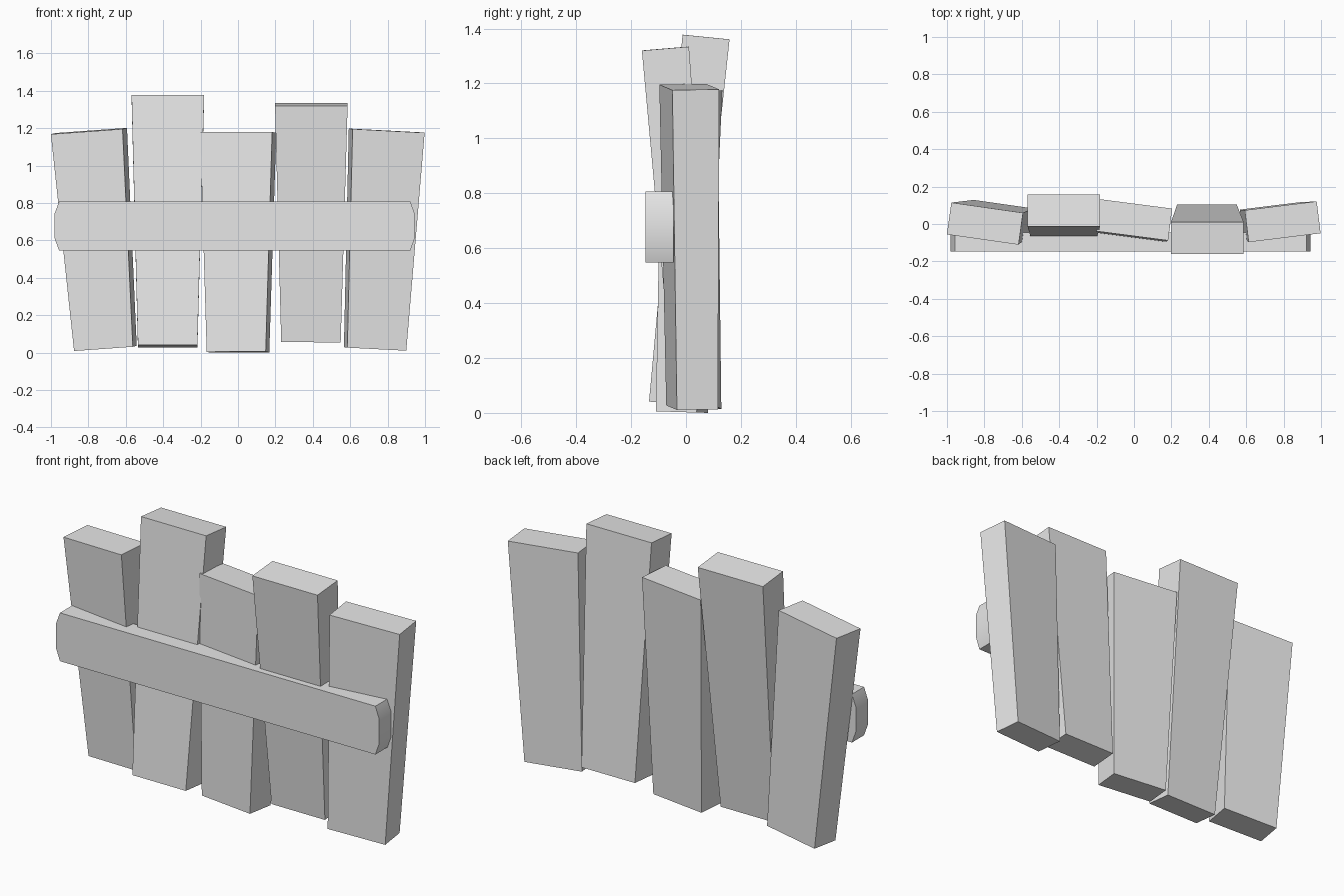
import bpy
import bmesh
from math import radians, cos, sin
from mathutils import Matrix, Vector

cube = bpy.data.objects.get("Cube")
if cube:
    bpy.data.objects.remove(cube, do_unlink=True)

# One plain grey for all the boards
grey = bpy.data.materials.new("plain_grey")
grey.use_nodes = True
colour = (0.8, 0.8, 0.8, 1)
grey.diffuse_color = colour
grey.node_tree.nodes["Principled BSDF"].inputs["Base Color"].default_value = colour

BOTTOM_SIZE = (0.318, 0.15)
TOP_SIZE = (0.388, 0.172)


def make_object(name, bm):
    bmesh.ops.recalc_face_normals(bm, faces=bm.faces)
    mesh = bpy.data.meshes.new(name)
    bm.to_mesh(mesh)
    bm.free()
    mesh.materials.append(grey)
    obj = bpy.data.objects.new(name, mesh)
    bpy.context.collection.objects.link(obj)
    return obj


def plank(name, bottom, top, yaw):
    """Tapered board running between two end centres, turned by yaw degrees."""
    bottom, top = Vector(bottom), Vector(top)
    length = (top - bottom).length
    up = (top - bottom).normalized()
    side = Vector((cos(radians(yaw)), sin(radians(yaw)), 0))
    side = (side - up * side.dot(up)).normalized()
    depth = up.cross(side)
    bm = bmesh.new()
    bmesh.ops.create_cube(bm, size=1)
    for v in bm.verts:
        width, thick = TOP_SIZE if v.co.z > 0 else BOTTOM_SIZE
        v.co = Vector((v.co.x * width, v.co.y * thick, v.co.z * length))
    obj = make_object(name, bm)
    frame = Matrix((side, depth, up)).transposed().to_4x4()
    obj.matrix_world = Matrix.Translation((bottom + top) / 2) @ frame


# Upright planks, each leaning its own way
plank("far_right_plank", (-0.709, 0.032, 0.023), (-0.797, 0.002, 1.185), -8)
plank("right_plank", (-0.376, -0.06, 0.034), (-0.375, 0.073, 1.369), 0)
plank("middle_plank", (0.0, -0.015, 0.003), (0.001, 0.022, 1.177), -7.4)
plank("left_plank", (0.39, 0.03, 0.062), (0.392, -0.075, 1.327), 0)
plank("far_left_plank", (0.733, 0.022, 0.02), (0.795, 0.012, 1.187), 7)

# Crossbar with clipped ends
outline = [(-0.957, 0.547), (0.922, 0.547), (0.944, 0.61), (0.944, 0.745),
           (0.922, 0.807), (-0.957, 0.807), (-0.98, 0.745), (-0.98, 0.61)]
bm = bmesh.new()
face = bm.faces.new([bm.verts.new((x, -0.148, z)) for x, z in outline])
back = bmesh.ops.extrude_face_region(bm, geom=[face], use_keep_orig=True)
verts = [g for g in back["geom"] if isinstance(g, bmesh.types.BMVert)]
bmesh.ops.translate(bm, verts=verts, vec=(0, 0.103, 0))
crossbar = make_object("crossbar", bm)
bpy.ops.object.select_all(action="DESELECT")
crossbar.select_set(True)
bpy.context.view_layer.objects.active = crossbar
bpy.ops.object.shade_smooth_by_angle(angle=radians(30))
